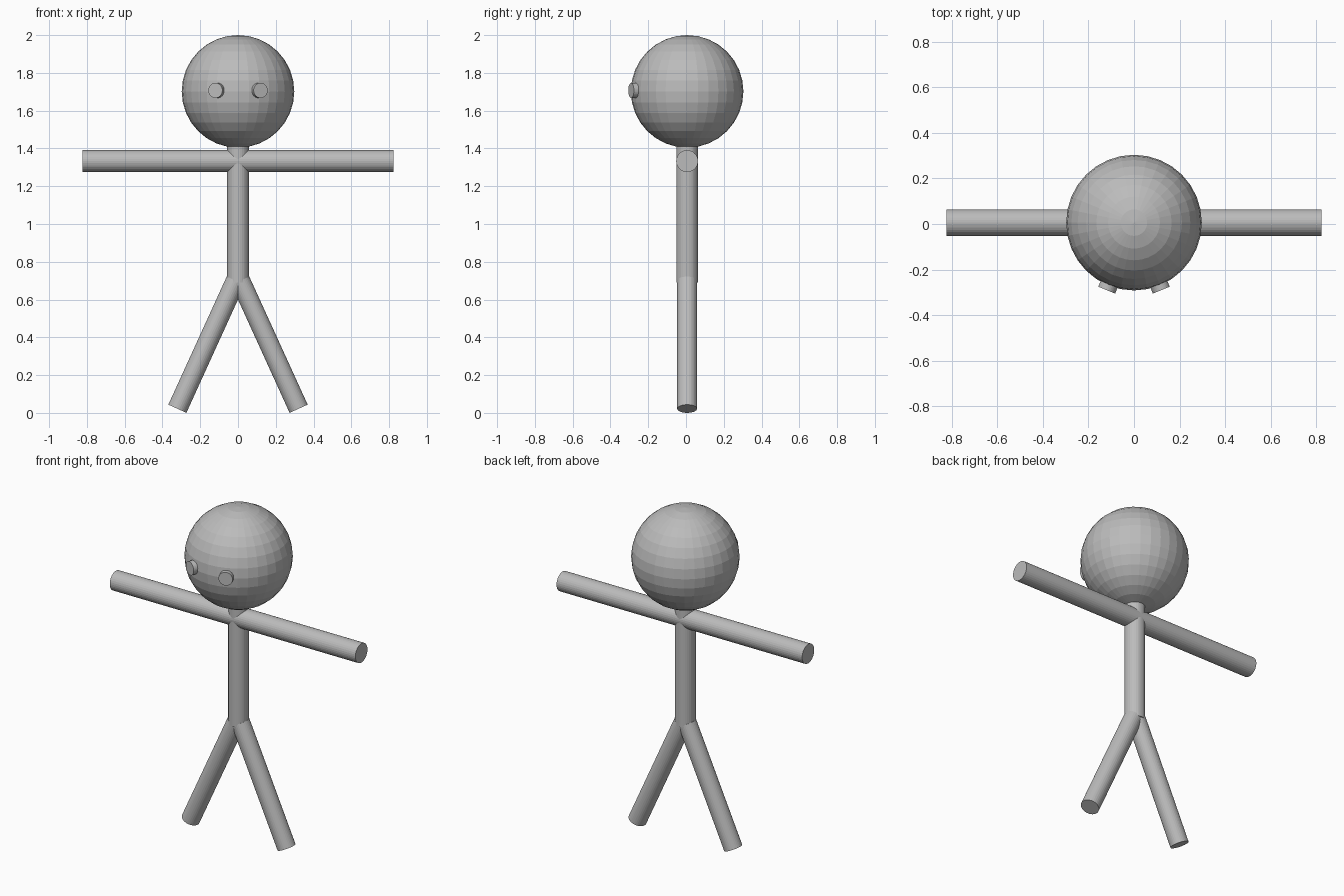
import bpy, math
from mathutils import Vector

if "Cube" in bpy.data.objects:
    bpy.data.objects.remove(bpy.data.objects["Cube"])

grey = bpy.data.materials.new("grey")
grey.diffuse_color = (0.5, 0.5, 0.5, 1)
grey.use_nodes = True
grey.node_tree.nodes["Principled BSDF"].inputs["Base Color"].default_value = grey.diffuse_color
CY = 0.006  # centre line in depth


def finish(name):
    ob = bpy.context.object
    ob.name = name
    ob.data.materials.append(grey)
    return ob


def rod(name, a, b, r):
    """Cylinder between two points."""
    a, b = Vector(a), Vector(b)
    d = b - a
    bpy.ops.mesh.primitive_cylinder_add(
        vertices=32, radius=r, depth=d.length, location=(a + b) / 2,
        rotation=d.to_track_quat('Z', 'Y').to_euler())
    return finish(name)


# Head
bpy.ops.mesh.primitive_uv_sphere_add(segments=32, ring_count=16, radius=0.298,
                                     location=(0, CY, 1.702))
finish("head")

# Torso with neck, and the outstretched arms
rod("torso", (0, CY, 0.69), (0, CY, 1.46), 0.057)
rod("arms", (-0.823, CY, 1.333), (0.823, CY, 1.333), 0.058)

# Mirrored legs and eyes
ang = math.radians(22)
for side, s in (("left", -1), ("right", 1)):
    rod(side + "_leg", (s * 0.321, CY, 0.022), (s * 0.012, CY, 0.70), 0.0525)
    out = Vector((s * math.sin(ang), -math.cos(ang), 0))
    c = Vector((0, CY, 1.707))
    rod(side + "_eye", c + out * 0.25, c + out * 0.32, 0.04)
